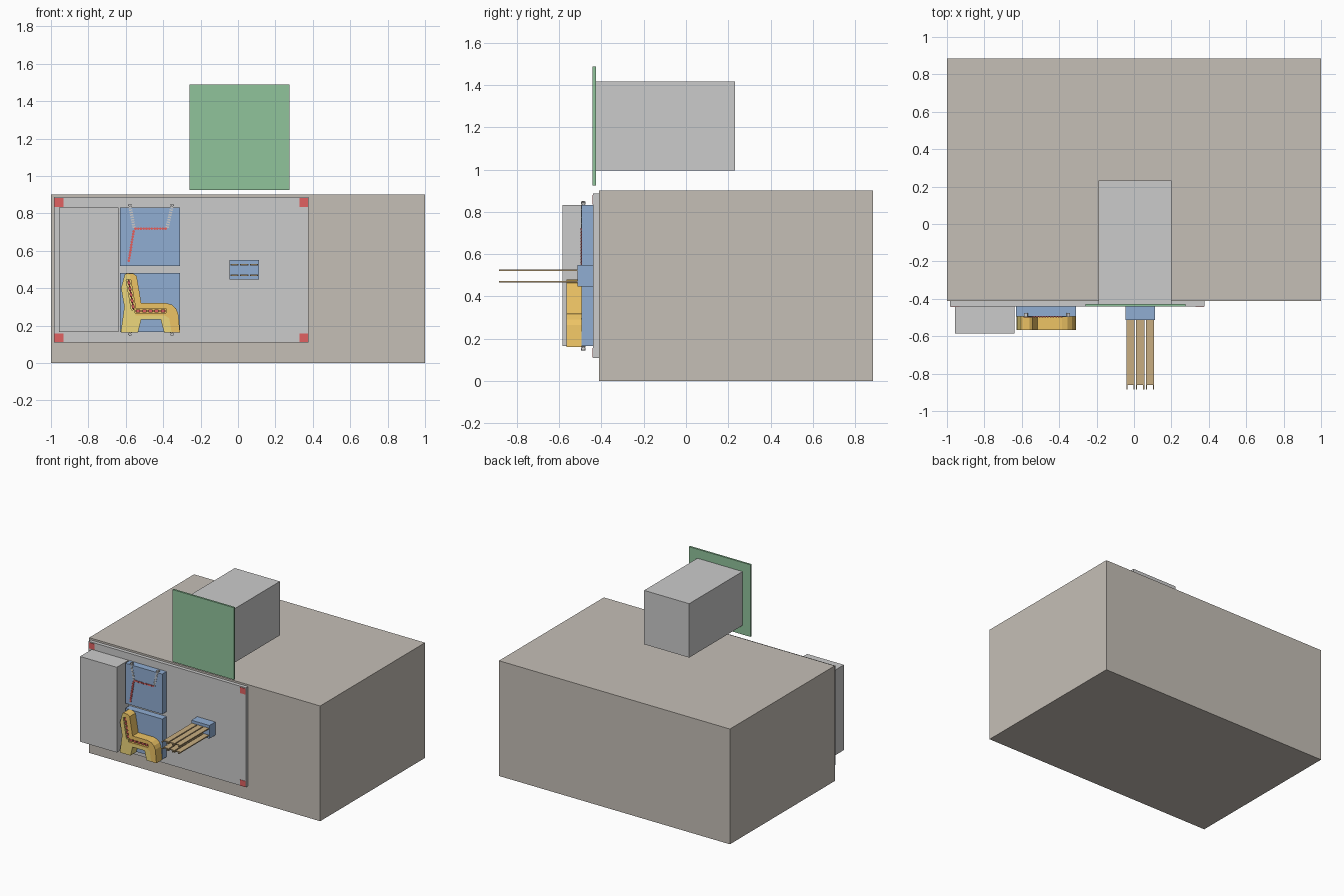
import bpy, bmesh, math
from mathutils import Vector, Matrix

if "Cube" in bpy.data.objects:
    bpy.data.objects.remove(bpy.data.objects["Cube"])


def mat(name, rgb):
    m = bpy.data.materials.new(name)
    m.diffuse_color = (*rgb, 1)
    m.use_nodes = True
    m.node_tree.nodes["Principled BSDF"].inputs["Base Color"].default_value = m.diffuse_color
    return m


STONE = mat("stone", (0.56, 0.52, 0.47))
BLUE = mat("blue", (0.28, 0.42, 0.65))
GREEN = mat("green", (0.28, 0.55, 0.33))
RED = mat("red", (0.75, 0.12, 0.12))
GOLD = mat("gold", (0.85, 0.68, 0.2))
ORANGE = mat("orange", (0.85, 0.55, 0.13))
WOOD = mat("wood", (0.58, 0.42, 0.22))


def finish(bm, name, material=None):
    bmesh.ops.recalc_face_normals(bm, faces=bm.faces)
    me = bpy.data.meshes.new(name)
    bm.to_mesh(me)
    bm.free()
    ob = bpy.data.objects.new(name, me)
    bpy.context.collection.objects.link(ob)
    if material:
        me.materials.append(material)
    return ob


def add_box(bm, x, y, z):
    size = Matrix.Diagonal((x[1] - x[0], y[1] - y[0], z[1] - z[0], 1))
    centre = Matrix.Translation((sum(x) / 2, sum(y) / 2, sum(z) / 2))
    bmesh.ops.create_cube(bm, size=1, matrix=centre @ size)


def box(name, x, y, z, material=None):
    bm = bmesh.new()
    add_box(bm, x, y, z)
    return finish(bm, name, material)


def prism(name, pts, y0, y1, material=None):
    bm = bmesh.new()
    face = bm.faces.new([bm.verts.new((x, y0, z)) for x, z in pts])
    ext = bmesh.ops.extrude_face_region(bm, geom=[face])
    verts = [v for v in ext["geom"] if isinstance(v, bmesh.types.BMVert)]
    bmesh.ops.translate(bm, vec=(0, y1 - y0, 0), verts=verts)
    return finish(bm, name, material)


def bar_matrix(a, b):
    """Local x along the segment a-b in the xz plane."""
    d = Vector((b[0] - a[0], 0, b[1] - a[1]))
    return Matrix.Rotation(-math.atan2(d.z, d.x), 4, 'Y'), d.length


def links(name, a, b, y, width, depth, count, material=None, fill=0.6):
    """Row of small blocks on a thin core strip from a to b."""
    bm = bmesh.new()
    rot, length = bar_matrix(a, b)

    def piece(t, sx, sy, sz):
        pos = (a[0] + (b[0] - a[0]) * t, y, a[1] + (b[1] - a[1]) * t)
        bmesh.ops.create_cube(bm, size=1, matrix=Matrix.Translation(pos) @ rot
                              @ Matrix.Diagonal((sx, sy, sz, 1)))
    piece(0.5, length, depth * 0.6, width * 0.5)
    for i in range(count):
        piece((i + 0.5) / count, length / count * fill, depth, width)
    return finish(bm, name, material)


# Main block and mounted panel
box("main_block", (-1, 1), (-0.412, 0.885), (0, 0.902), STONE)
box("panel", (-0.985, 0.377), (-0.44, -0.412), (0.11, 0.888))
for i, x in enumerate((-0.957, 0.352)):
    for j, z in enumerate((0.134, 0.858)):
        box(f"corner_marker_{i}{j}", (x - 0.023, x + 0.023), (-0.443, -0.438),
            (z - 0.023, z + 0.023), RED)

# Raised screen with its housing
box("screen_plate", (-0.258, 0.275), (-0.442, -0.427), (0.924, 1.488), GREEN)
box("screen_housing", (-0.19, 0.2), (-0.427, 0.232), (0.995, 1.417))

# Side cabinet and the two backing pads
box("cabinet", (-0.958, -0.64), (-0.585, -0.44), (0.165, 0.832))
box("upper_pad", (-0.63, -0.31), (-0.494, -0.44), (0.518, 0.832), BLUE)
box("lower_pad", (-0.63, -0.31), (-0.494, -0.44), (0.165, 0.48), BLUE)

# Chair halves: base with legs, and seat band with back
chair_y = (-0.566, -0.494)
base = prism("chair_base", [
    (-0.605, 0.475), (-0.578, 0.47), (-0.548, 0.255), (-0.395, 0.255),
    (-0.368, 0.24), (-0.355, 0.162), (-0.395, 0.162), (-0.413, 0.233),
    (-0.517, 0.233), (-0.535, 0.162), (-0.627, 0.162), (-0.608, 0.30),
    (-0.625, 0.40)], *chair_y, GOLD)
seat = prism("chair_seat_and_back", [
    (-0.605, 0.475), (-0.59, 0.48), (-0.56, 0.478), (-0.542, 0.465),
    (-0.517, 0.32), (-0.385, 0.32), (-0.355, 0.312), (-0.332, 0.292),
    (-0.32, 0.265), (-0.31, 0.162), (-0.355, 0.162), (-0.368, 0.24),
    (-0.395, 0.255), (-0.548, 0.255), (-0.595, 0.30 + 0.12)],
    *chair_y, ORANGE)

# Slots cut through the chair for the link rows
back_a, back_b = (-0.586, 0.445), (-0.558, 0.285)
seat_a, seat_b = (-0.55, 0.278), (-0.385, 0.278)
for k, (a, b) in enumerate(((back_a, back_b), (seat_a, seat_b))):
    cutter = links(f"slot_cutter_{k}", a, b, -0.535, 0.022, 0.07, 1, None, 1.0)
    bm = bmesh.new()
    rot, length = bar_matrix(a, b)
    mid = ((a[0] + b[0]) / 2, -0.55, (a[1] + b[1]) / 2)
    bmesh.ops.create_cube(bm, size=1, matrix=Matrix.Translation(mid) @ rot
                          @ Matrix.Diagonal((length, 0.08, 0.024, 1)))
    bm.to_mesh(cutter.data)
    bm.free()
    cutter.hide_render = True
    cutter.hide_viewport = True
    for target in (base, seat):
        mod = target.modifiers.new("slot", 'BOOLEAN')
        mod.object = cutter
        mod.operation = 'DIFFERENCE'
        mod.solver = 'EXACT'
    links(f"chair_links_{k}", a, b, -0.53, 0.014, 0.06, 5, RED, 0.65)

# Exposed linkage on the upper pad
links("upper_back_links", (-0.585, 0.54), (-0.557, 0.71), -0.494, 0.014, 0.012, 12, RED)
links("upper_seat_links", (-0.555, 0.718), (-0.38, 0.718), -0.494, 0.012, 0.012, 12, RED)
for side, top, bottom in (("left", -0.58, -0.555), ("right", -0.35, -0.38)):
    links(f"upper_{side}_leg", (top, 0.85), (bottom, 0.72), -0.486, 0.018, 0.02, 10)
    links(f"lower_{side}_leg", (top, 0.145), (bottom, 0.275), -0.486, 0.018, 0.02, 10)

# Bracket with two rows of forked slats
box("slat_bracket", (-0.045, 0.112), (-0.513, -0.44), (0.447, 0.55), BLUE)
for r, z in enumerate((0.47, 0.524)):
    for c, x in enumerate((-0.019, 0.033, 0.085)):
        bm = bmesh.new()
        add_box(bm, (x - 0.022, x + 0.022), (-0.862, -0.51), (z - 0.004, z + 0.004))
        for s in (-1, 1):
            p = x + s * 0.019
            add_box(bm, (p - 0.003, p + 0.003), (-0.885, -0.862), (z - 0.004, z + 0.004))
        finish(bm, f"slat_{r}{c}", WOOD)
